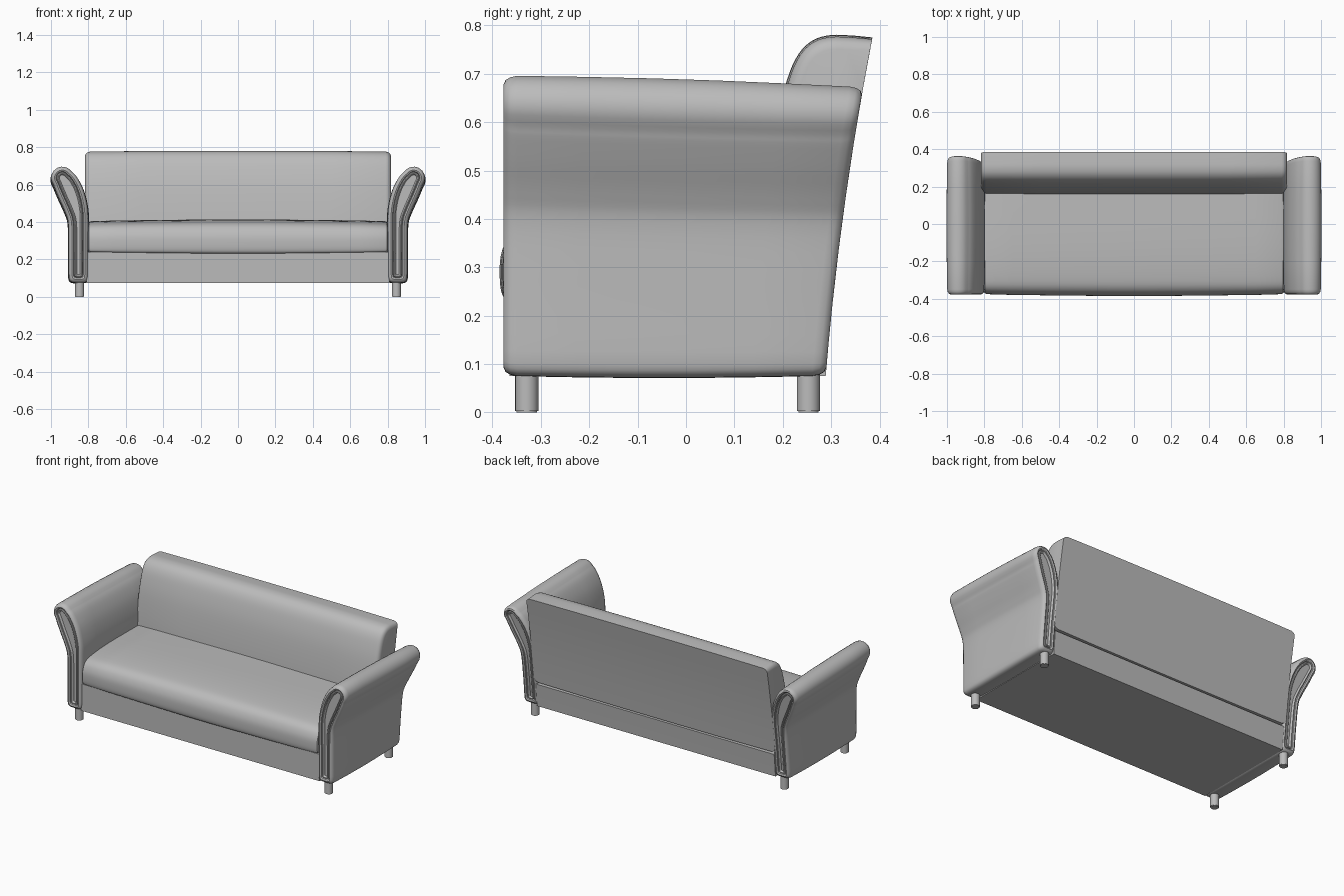
import bpy, bmesh, math
from mathutils import Vector

cube = bpy.data.objects.get("Cube")
if cube:
    bpy.data.objects.remove(cube, do_unlink=True)

GREY = (0.5, 0.5, 0.5, 1.0)
fabric = bpy.data.materials.new("grey fabric")
fabric.use_nodes = True
fabric.diffuse_color = GREY
fabric.node_tree.nodes["Principled BSDF"].inputs["Base Color"].default_value = GREY


def back_y(z):
    """Curved line of the leaning rear face."""
    return 0.283 + 0.07 * z + 0.08 * z * z


def spline(points, steps=4):
    """Catmull-Rom curve through the points."""
    p = [Vector(v) for v in points]
    p = [2 * p[0] - p[1]] + p + [2 * p[-1] - p[-2]]
    out = []
    for i in range(1, len(p) - 2):
        a, b, c, d = p[i - 1:i + 3]
        for k in range(steps):
            t = k / steps
            out.append(0.5 * (2 * b + (c - a) * t + (2 * a - 5 * b + 4 * c - d) * t ** 2
                              + (3 * b - a - 3 * c + d) * t ** 3))
    return out + [p[-2]]


def inset(poly, dist):
    """Offset a clockwise outline inwards."""
    out = []
    for i, p in enumerate(poly):
        e1 = (p - poly[i - 1]).normalized()
        e2 = (poly[(i + 1) % len(poly)] - p).normalized()
        n1, n2 = Vector((e1.y, -e1.x)), Vector((e2.y, -e2.x))
        out.append(p + (n1 + n2) * dist / max(1 + n1.dot(n2), 0.3))
    return out


def finish(name, bm):
    bmesh.ops.recalc_face_normals(bm, faces=bm.faces)
    mesh = bpy.data.meshes.new(name)
    bm.to_mesh(mesh)
    bm.free()
    mesh.materials.append(fabric)
    obj = bpy.data.objects.new(name, mesh)
    bpy.context.collection.objects.link(obj)
    bpy.ops.object.select_all(action='DESELECT')
    obj.select_set(True)
    bpy.context.view_layer.objects.active = obj
    bpy.ops.object.shade_smooth_by_angle(angle=math.radians(40))
    return obj


def loft(name, rings):
    """Skin a row of equal-length rings and cap both ends."""
    bm = bmesh.new()
    loops = [[bm.verts.new(co) for co in ring] for ring in rings]
    for a, b in zip(loops, loops[1:]):
        for i in range(len(a)):
            j = (i + 1) % len(a)
            bm.faces.new((a[i], a[j], b[j], b[i]))
    bm.faces.new(loops[0])
    bm.faces.new(loops[-1])
    return finish(name, bm)


def bolster(name, outline, ends, follow_back=0):
    """Sweep a side outline along x; ends holds (x, inset) from centre to tip."""
    rings = []
    for x, d in [(-x, d) for x, d in reversed(ends)] + ends:
        pts = inset(outline, d)
        ring = []
        for i, p in enumerate(pts):
            on_back = i >= len(pts) - follow_back
            ring.append((x, back_y(p.y) if on_back else p.x, p.y))
        rings.append(ring)
    return loft(name, rings)


def rear_line(top, bottom, count):
    zs = [top + (bottom - top) * i / (count - 1) for i in range(count)]
    return [Vector((back_y(z), z)) for z in zs]


# Base frame
base = [Vector((-0.365, 0.075)), Vector((-0.365, 0.24))] + rear_line(0.215, 0.075, 3)
bolster("base_frame", base, [(0.1, 0), (0.81, 0)])

# Seat cushion with a soft front and a gentle crown
seat = spline([(-0.355, 0.228), (-0.378, 0.24), (-0.385, 0.28), (-0.38, 0.335),
               (-0.35, 0.382), (-0.28, 0.403), (-0.1, 0.414), (0.2, 0.412)])
seat.append(Vector((0.2, 0.228)))
bolster("seat_cushion", seat,
        [(0.1, 0), (0.4, 0.003), (0.65, 0.006), (0.785, 0.01), (0.797, 0.014), (0.802, 0.024)])

# Backrest with a rolled front top edge and a crisp rear edge
rest = spline([(0.15, 0.225), (0.16, 0.41), (0.182, 0.58), (0.208, 0.685),
               (0.232, 0.74), (0.262, 0.769), (0.30, 0.78), (0.345, 0.779)])
rest += rear_line(0.775, 0.225, 6)
bolster("backrest", rest,
        [(0.1, 0), (0.5, 0.001), (0.79, 0.004), (0.805, 0.008), (0.814, 0.017), (0.818, 0.03)],
        follow_back=6)

# Flared arms: centre line as x, z and half width
ARM_LINE = spline([(0.853, 0.127, 0.052), (0.853, 0.27, 0.052), (0.854, 0.40, 0.054),
                   (0.865, 0.47, 0.062), (0.89, 0.545, 0.069), (0.918, 0.605, 0.067),
                   (0.939, 0.636, 0.06)])
# Piped end face: inset and depth from the crown of the rim to the middle
PIPING = [(0.0, 0.028), (0.003, 0.014), (0.009, 0.004), (0.018, 0.0), (0.026, 0.004),
          (0.029, 0.014), (0.032, 0.005), (0.037, 0.003), (0.041, 0.006), (0.044, 0.014)]


def arm_outline(d):
    sides = ([], [])
    n = len(ARM_LINE)
    for i, p in enumerate(ARM_LINE):
        t = (ARM_LINE[min(i + 1, n - 1)] - ARM_LINE[max(i - 1, 0)]).to_2d().normalized()
        normal = Vector((-t.y, t.x))
        for side, s in zip(sides, (1, -1)):
            side.append(p.to_2d() + normal * s * (p.z - d))
        if i in (0, n - 1):
            # round top, squarer foot
            power = 1 if i else 0.5
            cap = []
            for k in range(1, 12):
                a = math.pi * k / 12
                c, s = math.cos(a), math.sin(a)
                c = math.copysign(abs(c) ** power, c)
                along = t * (s ** power if i else -s ** power)
                cap.append(p.to_2d() + (normal * c + along) * (p.z - d))
            if i:
                top = cap
            else:
                foot = cap
    return sides[0] + top + sides[1][::-1] + foot[::-1]


def arm_ring(sign, d, front, depth):
    """front runs from 0 at the front face to 1 at the rear face."""
    ring = []
    for p in arm_outline(d):
        z = p.y - 0.036 * front * (p.y - 0.075)
        y0, y1 = -0.377 + depth, back_y(z) - depth
        ring.append((sign * p.x, y0 + (y1 - y0) * front, z))
    return ring


for side, sign in (("left", 1), ("right", -1)):
    rings = [arm_ring(sign, d, 0, depth) for d, depth in reversed(PIPING)]
    rings += [arm_ring(sign, -0.004 * math.sin(math.pi * f), f, 0.028)
              for f in (0.2, 0.4, 0.6, 0.8)]
    rings += [arm_ring(sign, d, 1, depth) for d, depth in PIPING]
    loft(side + "_arm", rings)

    # Round legs under each arm
    for place, y in (("front", -0.329), ("rear", 0.253)):
        bm = bmesh.new()
        bmesh.ops.create_cone(bm, cap_ends=True, segments=24, radius1=0.024,
                              radius2=0.024, depth=0.09)
        rim = [e for e in bm.edges if all(v.co.z < 0 for v in e.verts)]
        bmesh.ops.bevel(bm, geom=rim, offset=0.003, segments=2, affect='EDGES')
        bmesh.ops.translate(bm, verts=bm.verts, vec=(sign * 0.847, y, 0.045))
        finish(f"{side}_{place}_leg", bm)
